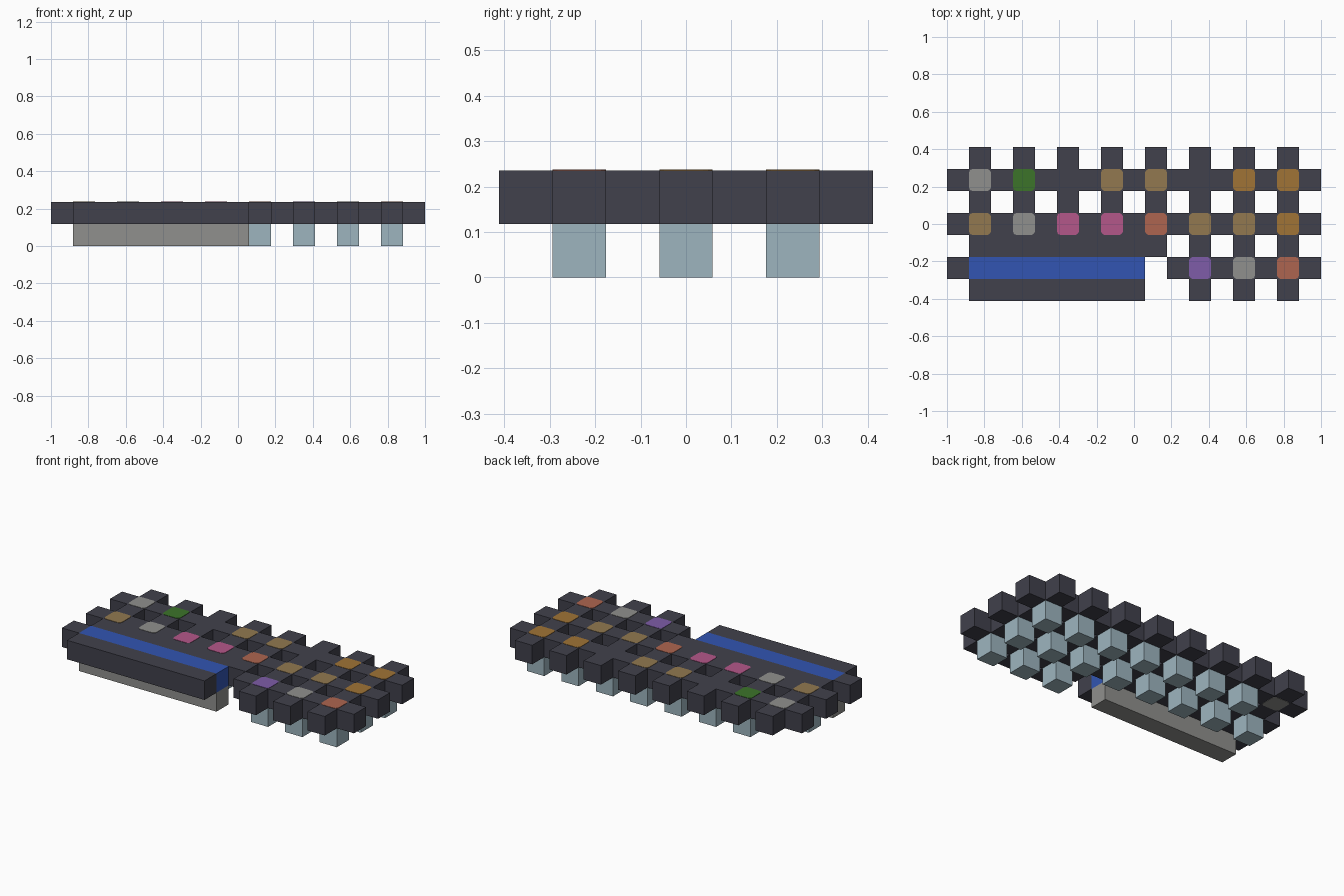
import bpy
import bmesh
import math

if "Cube" in bpy.data.objects:
    bpy.data.objects.remove(bpy.data.objects["Cube"], do_unlink=True)

COLS, ROWS = 17, 7
U = 2 / COLS            # one grid cell
PLATE = 0.002           # thickness of painted key tops


def material(name, rgb255):
    lin = [((c / 255 + 0.055) / 1.055) ** 2.4 for c in rgb255]
    mat = bpy.data.materials.new(name)
    mat.use_nodes = True
    mat.diffuse_color = (*lin, 1)
    mat.node_tree.nodes["Principled BSDF"].inputs["Base Color"].default_value = (*lin, 1)
    return mat


MATS = {
    "D": material("charcoal", (65, 65, 76)),
    "L": material("blue", (50, 85, 178)),
    "G": material("grey", (144, 144, 141)),
    "N": material("green", (60, 116, 42)),
    "T": material("tan", (146, 121, 80)),
    "O": material("ochre", (160, 116, 54)),
    "P": material("pink", (180, 87, 138)),
    "C": material("coral", (174, 101, 80)),
    "V": material("violet", (126, 92, 168)),
    "B": material("pale blue", (157, 181, 191)),
}


def finish(bm, name, key):
    bmesh.ops.recalc_face_normals(bm, faces=bm.faces)
    mesh = bpy.data.meshes.new(name)
    bm.to_mesh(mesh)
    bm.free()
    mesh.materials.append(MATS[key])
    obj = bpy.data.objects.new(name, mesh)
    bpy.context.collection.objects.link(obj)
    return obj


def corner(i, j):
    return (i - COLS / 2) * U, (j - ROWS / 2) * U


def box(name, key, i0, i1, j, z0, z1):
    """Box over cells i0..i1 of row j."""
    x0, y0 = corner(i0, j)
    x1, y1 = corner(i1 + 1, j + 1)
    bm = bmesh.new()
    bmesh.ops.create_cube(bm, size=1)
    for v in bm.verts:
        v.co = (x1 if v.co.x > 0 else x0, y1 if v.co.y > 0 else y0, z1 if v.co.z > 0 else z0)
    return finish(bm, name, key)


def key_plate(name, key, i, j, z):
    """Thin square plate with rounded corners filling one cell."""
    x, y = corner(i + 0.5, j + 0.5)
    r = U * 0.18
    h = U / 2 - r
    bm = bmesh.new()
    ring = []
    for q in range(4):
        mid = math.radians(45 + 90 * q)
        cx = x + math.copysign(h, math.cos(mid))
        cy = y + math.copysign(h, math.sin(mid))
        for s in range(4):
            a = math.radians(90 * q + 30 * s)
            ring.append(bm.verts.new((cx + r * math.cos(a), cy + r * math.sin(a), z)))
    face = bm.faces.new(ring)
    ext = bmesh.ops.extrude_face_region(bm, geom=[face])
    for v in ext["geom"]:
        if isinstance(v, bmesh.types.BMVert):
            v.co.z += PLATE
    finish(bm, name, key)


# Keyboard body: filled cells, back row first; L is the long blue key
BODY = [
    ".D.D.D.D.D.D.D.D.",
    "DDDDDDDDDDDDDDDDD",
    ".D.D.D.D.D.D.D.D.",
    "DDDDDDDDDDDDDDDDD",
    ".DDDDDDDDD.D.D.D.",
    "DLLLLLLLL.DDDDDDD",
    ".DDDDDDDD..D.D.D.",
]
cells = {(i, ROWS - 1 - r) for r, line in enumerate(BODY)
         for i, ch in enumerate(line) if ch == "D"}

bm = bmesh.new()
for i, j in sorted(cells):
    (x0, y0), (x1, y1) = corner(i, j), corner(i + 1, j + 1)
    lo, hi = U, 2 * U
    square = [(x0, y0), (x1, y0), (x1, y1), (x0, y1)]
    for z in (lo, hi):
        bm.faces.new([bm.verts.new((x, y, z)) for x, y in square])
    # outer walls only where the neighbour cell is empty
    for k, (di, dj) in enumerate([(0, -1), (1, 0), (0, 1), (-1, 0)]):
        if (i + di, j + dj) not in cells:
            a, b = square[k], square[(k + 1) % 4]
            bm.faces.new([bm.verts.new((*p, z)) for p, z in
                          ((a, lo), (b, lo), (b, hi), (a, hi))])
bmesh.ops.remove_doubles(bm, verts=bm.verts, dist=U / 100)
finish(bm, "body", "D")

# Long key and the bar beneath it
box("long_key", "L", 1, 8, 1, U, 2 * U)
box("long_bar", "G", 1, 8, 1, 0, U)

# Coloured key tops and pins, one per odd column
KEYS = {5: "GN.TT.OO", 3: "TGPPCTTO", 1: ".....VGC"}
for j, line in KEYS.items():
    for n, key in enumerate(line):
        i = 2 * n + 1
        if key != ".":
            key_plate("key_top", key, i, j, 2 * U)
        if j == 1 and n < 5:
            continue
        if j == 5 and n == 0:
            key_plate("key_underside", key, i, j, U - PLATE)  # key without a pin
        else:
            box("pin", "B", i, i, j, 0, U)
